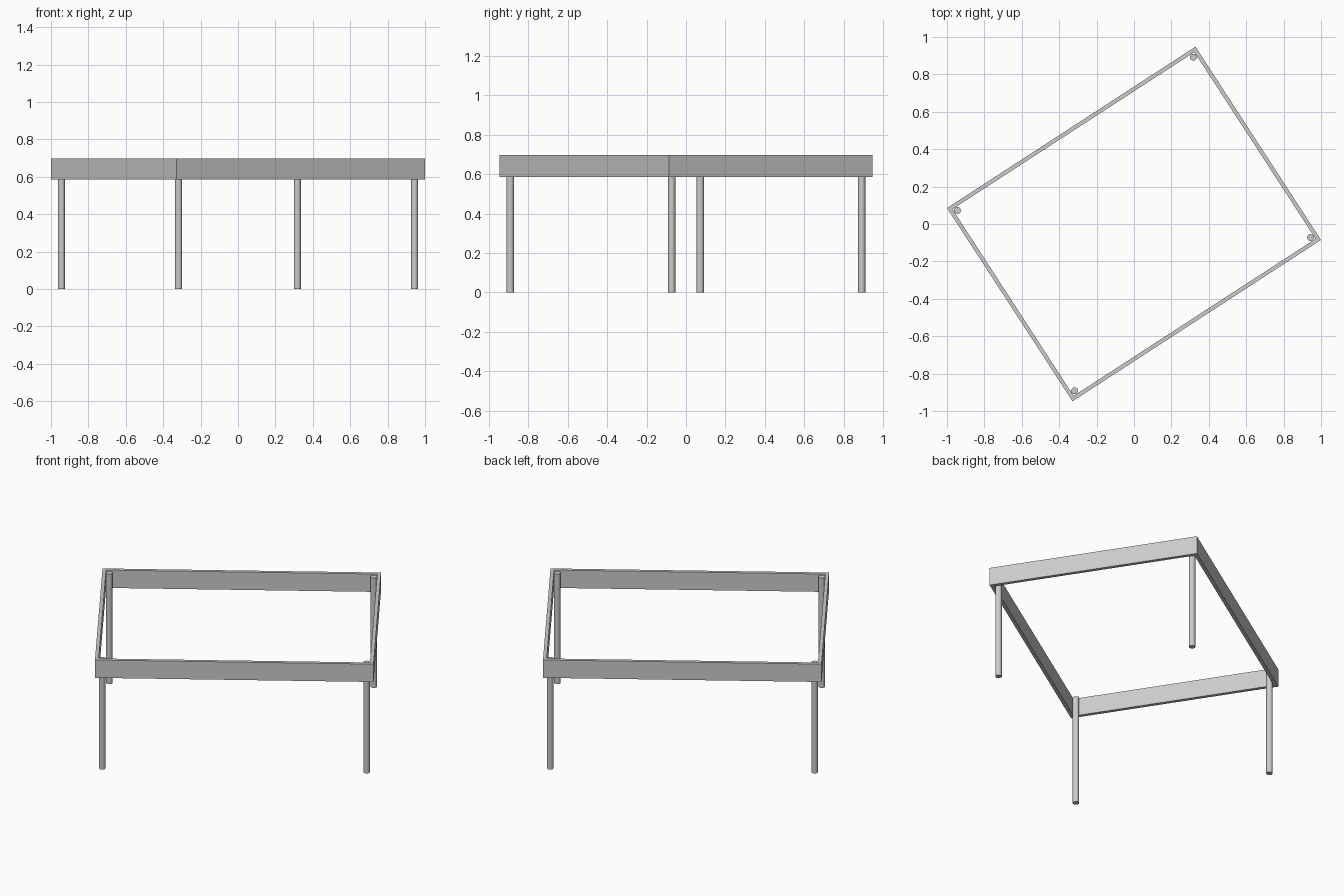
import bpy, bmesh, math
from mathutils import Matrix

if "Cube" in bpy.data.objects:
    bpy.data.objects.remove(bpy.data.objects["Cube"])

ROT = Matrix.Rotation(math.radians(33), 4, 'Z')   # whole table is turned about z
HX, HY, T = 0.792, 0.616, 0.021                   # half sizes and rail thickness
Z0, Z1 = 0.585, 0.697                             # rail bottom and top
LEG_R, LEG_TOP = 0.0185, 0.69


def make_object(name, bm):
    bmesh.ops.recalc_face_normals(bm, faces=bm.faces)
    bm.transform(ROT)
    me = bpy.data.meshes.new(name)
    bm.to_mesh(me)
    bm.free()
    ob = bpy.data.objects.new(name, me)
    bpy.context.collection.objects.link(ob)
    return ob


# Apron: mitred rectangular ring of four rails
bm = bmesh.new()
corners = [(1, -1), (1, 1), (-1, 1), (-1, -1)]
rings = [[bm.verts.new((sx * (HX - t), sy * (HY - t), z)) for sx, sy in corners]
         for t, z in ((0, Z0), (0, Z1), (T, Z1), (T, Z0))]
for r in range(4):
    a, b = rings[r], rings[(r + 1) % 4]
    for i in range(4):
        j = (i + 1) % 4
        bm.faces.new((a[i], a[j], b[j], b[i]))
make_object("apron_frame", bm)

# Legs: round posts tucked inside each corner
for n, (sx, sy) in enumerate(corners):
    bm = bmesh.new()
    bmesh.ops.create_cone(bm, cap_ends=True, segments=32, radius1=LEG_R,
                          radius2=LEG_R, depth=LEG_TOP,
                          matrix=Matrix.Translation((sx * 0.752, sy * 0.575, LEG_TOP / 2)))
    leg = make_object(f"leg_{n + 1}", bm)
    bpy.ops.object.select_all(action='DESELECT')
    leg.select_set(True)
    bpy.context.view_layer.objects.active = leg
    bpy.ops.object.shade_smooth_by_angle(angle=math.radians(30))
